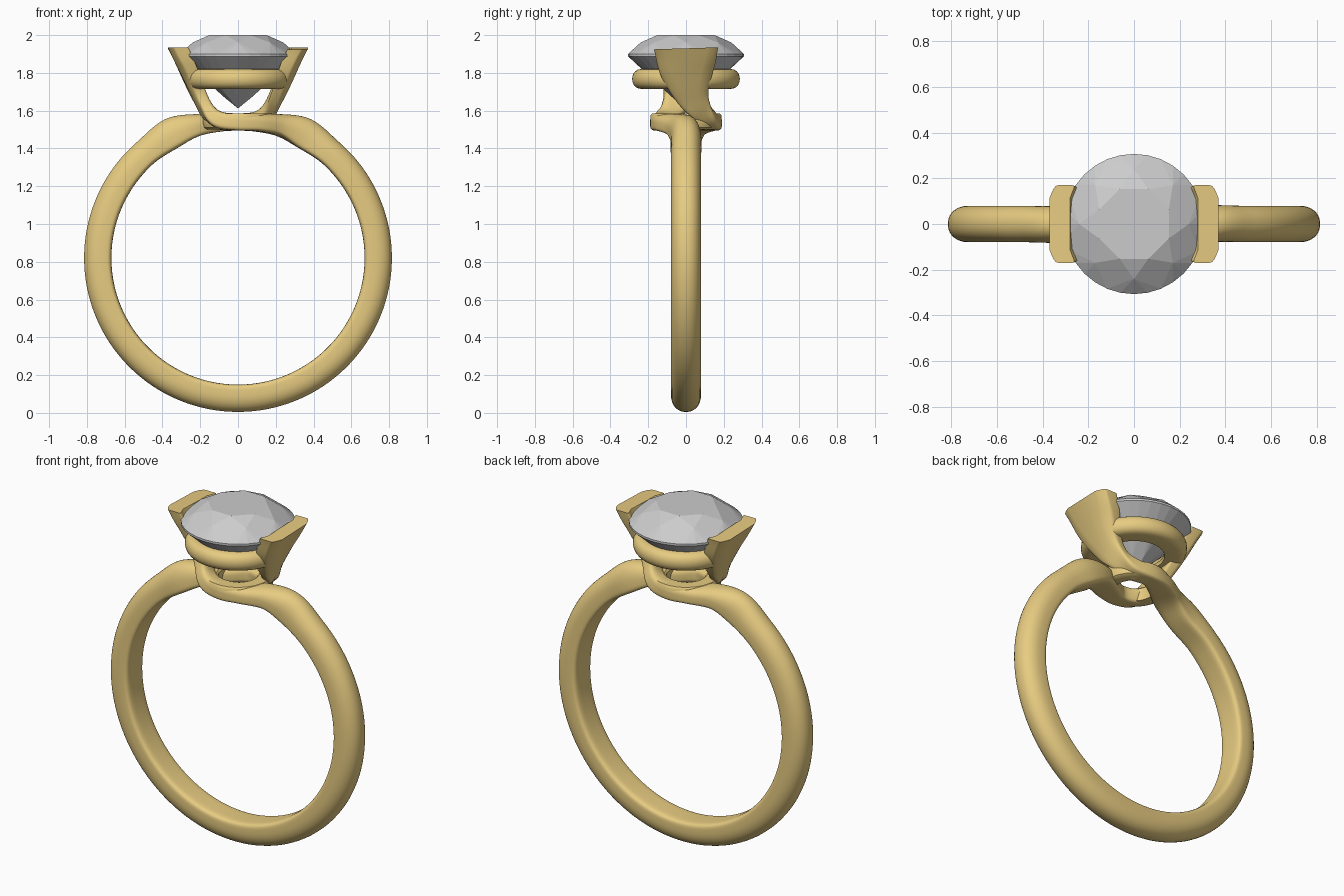
import bpy, bmesh
from math import sin, cos, pi, radians, copysign
from mathutils import Vector, Matrix

if "Cube" in bpy.data.objects:
    bpy.data.objects.remove(bpy.data.objects["Cube"])

gold = bpy.data.materials.new("gold")
gold.diffuse_color = (0.80, 0.60, 0.22, 1)
gold.use_nodes = True
gold.node_tree.nodes["Principled BSDF"].inputs["Base Color"].default_value = gold.diffuse_color


def finish(bm, name, mat=None, smooth=True):
    bmesh.ops.recalc_face_normals(bm, faces=bm.faces)
    me = bpy.data.meshes.new(name)
    bm.to_mesh(me)
    bm.free()
    ob = bpy.data.objects.new(name, me)
    bpy.context.collection.objects.link(ob)
    if mat:
        me.materials.append(mat)
    if smooth:
        bpy.ops.object.select_all(action='DESELECT')
        ob.select_set(True)
        bpy.context.view_layer.objects.active = ob
        bpy.ops.object.shade_smooth_by_angle(angle=radians(40))
    return ob


def bridge(bm, a, b):
    n = len(a)
    for i in range(n):
        bm.faces.new((a[i], a[(i + 1) % n], b[(i + 1) % n], b[i]))


def lathe(name, profile, n=64):
    bm = bmesh.new()
    rings = [[bm.verts.new((r * cos(2 * pi * k / n), r * sin(2 * pi * k / n), z))
              for r, z in profile] for k in range(n)]
    for k in range(n):
        bridge(bm, rings[k], rings[(k + 1) % n])
    return finish(bm, name, gold)


def catmull(p0, p1, p2, p3, t):
    return [0.5 * (2 * b + (c - a) * t + (2 * a - 5 * b + 4 * c - d) * t * t
                   + (3 * b - a - 3 * c + d) * t ** 3)
            for a, b, c, d in zip(p0, p1, p2, p3)]


# Stations of one shank: centre, thickness direction, half width,
# thickness below and above, bend of the section, roundness exponent
CZ = 0.82
keys = []
for deg in range(-100, 56, 10):
    a = radians(deg)
    keys.append((0.72 * cos(a), 0, CZ + 0.72 * sin(a), cos(a), 0, sin(a),
                 0.08, 0.05, 0.095, 0, 2.2))
keys += [
    (0.338, 0.00, 1.456, 0.45, 0, 0.89, 0.08, 0.055, 0.11, 0, 2.2),
    (0.22, -0.03, 1.51, 0.15, 0, 1, 0.078, 0.045, 0.072, 0, 2.4),
    (0.10, -0.10, 1.53, 0, 0, 1, 0.07, 0.04, 0.053, 0, 2.7),
    (0.00, -0.135, 1.54, 0.05, 0, 1, 0.055, 0.045, 0.045, 0, 3),
    (-0.10, -0.115, 1.555, 0.4, 0.1, 0.9, 0.055, 0.05, 0.04, 0, 3),
    (-0.165, -0.075, 1.605, 0.8, 0.25, 0.5, 0.06, 0.035, 0.035, 0, 3.5),
    (-0.215, -0.03, 1.69, 0.9, 0.08, 0.4, 0.095, 0.037, 0.035, 0.015, 5),
    (-0.28, -0.005, 1.81, 0.96, 0, 0.25, 0.145, 0.04, 0.038, 0.035, 8),
    (-0.345, 0, 1.93, 1, 0, 0, 0.17, 0.045, 0.045, 0.045, 12),
]
keys.append([2 * b - a for a, b in zip(keys[-2], keys[-1])])

stations = []
for i in range(1, len(keys) - 2):
    for s in range(6):
        stations.append(catmull(*keys[i - 1:i + 3], s / 6))
stations.append(list(keys[-2]))
# start exactly at the bottom of the band
M = 36


def section(st, tangent):
    c, u = Vector(st[:3]), Vector(st[3:6]).normalized()
    v = u.cross(tangent).normalized()
    hw, lo, hi, bend, p = st[6:]
    pts = []
    for k in range(M):
        a = 2 * pi * (k + 0.5) / M
        q = p if sin(a) > 0 else max(p, 5)
        x = copysign(abs(cos(a)) ** (2 / q), cos(a))
        y = copysign(abs(sin(a)) ** (2 / q), sin(a))
        pts.append(c + v * (x * hw) + u * (y * (hi if y > 0 else lo) + bend * x * x))
    return pts


# Band: two crossing shanks that rise into the opposite prongs
bm = bmesh.new()
for half in range(2):
    rot = Matrix.Rotation(pi * half, 3, 'Z')
    prev = None
    for i, st in enumerate(stations):
        a = Vector(stations[max(i - 1, 0)][:3])
        b = Vector(stations[min(i + 1, len(stations) - 1)][:3])
        t = Vector((1, 0, 0)) if i == 0 else b - a
        ring = [bm.verts.new(rot @ p) for p in section(st, t)]
        if prev:
            bridge(bm, prev, ring)
        prev = ring
    bm.faces.new(prev)
bmesh.ops.remove_doubles(bm, verts=bm.verts, dist=0.0005)
finish(bm, "band_with_prongs", gold)

# Base ring under the setting
lathe("base_ring", [(0.11, 1.505), (0.165, 1.50), (0.182, 1.51), (0.188, 1.53),
                    (0.188, 1.575), (0.18, 1.585), (0.115, 1.585), (0.105, 1.575)])

# Seat ring carrying the stone
outer = [(0.225 + 0.06 * cos(radians(d)) ** 0.7, 1.768 + 0.053 * sin(radians(d)))
         for d in range(-85, 86, 17)]
lathe("seat_ring", [(0.165, 1.717)] + outer + [(0.21, 1.82), (0.16, 1.735)])

# Round brilliant stone: convex hull of its facet corners
bm = bmesh.new()
for n, off, r, z in ((8, 0, 0.165, 2.0), (8, 0.5, 0.24, 1.961), (32, 0, 0.307, 1.90),
                     (32, 0, 0.307, 1.888), (8, 0.5, 0.08, 1.677)):
    for k in range(n):
        a = 2 * pi * (k + off) / n + pi / 8
        bm.verts.new((r * cos(a), r * sin(a), z))
bm.verts.new((0, 0, 1.612))
bmesh.ops.convex_hull(bm, input=bm.verts)
bmesh.ops.dissolve_limit(bm, angle_limit=radians(1.5), verts=bm.verts, edges=bm.edges)
finish(bm, "stone", smooth=False)
